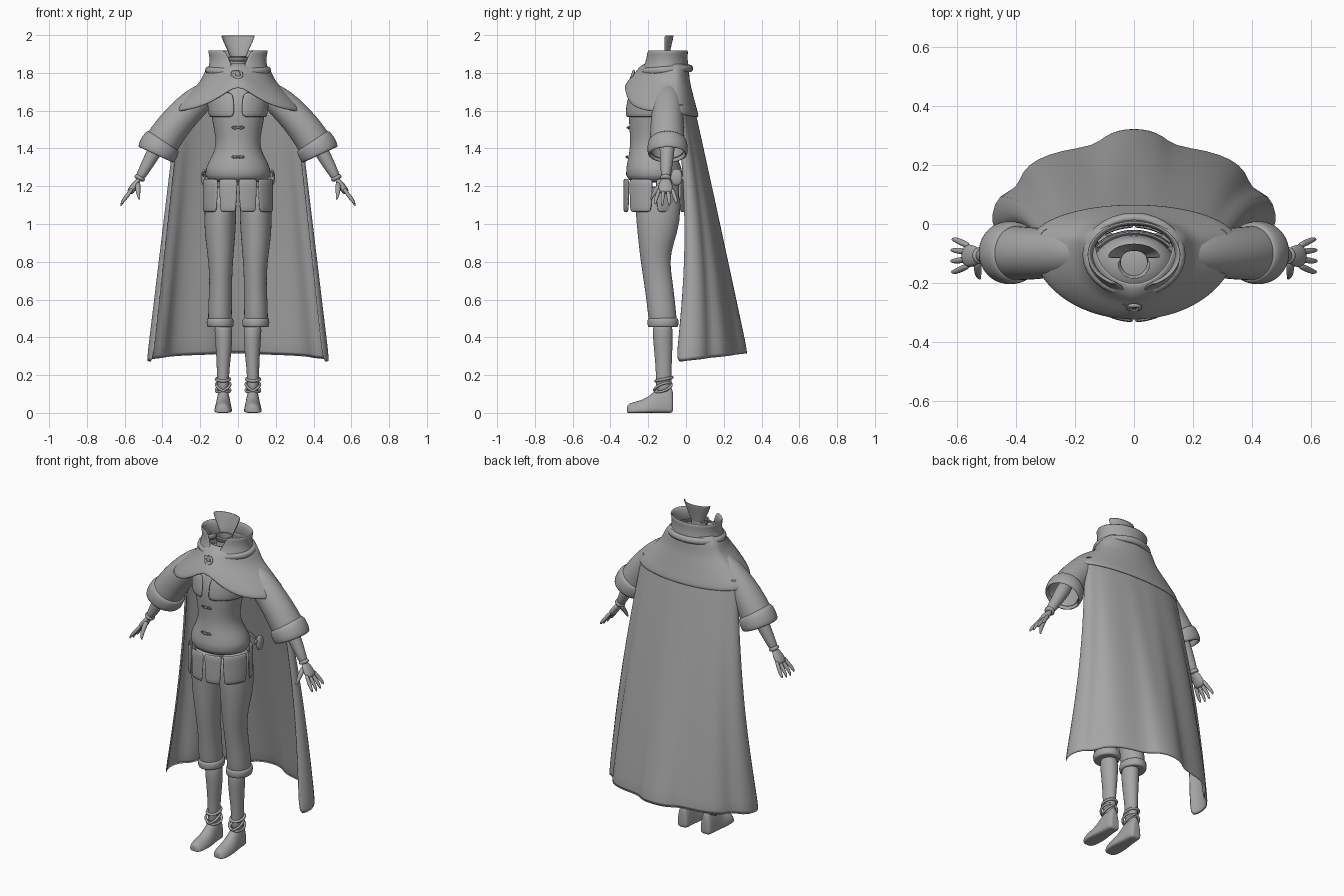
import bpy, bmesh
from math import sin, cos, pi, radians, exp
from mathutils import Vector

if "Cube" in bpy.data.objects:
    bpy.data.objects.remove(bpy.data.objects["Cube"])

grey = bpy.data.materials.new("plain_grey")
grey.use_nodes = True
GREY = (0.38, 0.38, 0.38, 1)
grey.diffuse_color = GREY
grey.node_tree.nodes["Principled BSDF"].inputs["Base Color"].default_value = GREY


def finish(ob, thick=0, sub=1):
    ob.data.materials.append(grey)
    if thick:
        m = ob.modifiers.new("thickness", "SOLIDIFY")
        m.thickness, m.offset = thick, 0
    if sub:
        m = ob.modifiers.new("smoothing", "SUBSURF")
        m.levels = m.render_levels = sub
    for p in ob.data.polygons:
        p.use_smooth = True
    return ob


def loft(name, rings, closed=True, caps=(False, False), thick=0, sub=1):
    """Skin a surface through a list of equal point rows."""
    bm = bmesh.new()
    rows = [[bm.verts.new(p) for p in r] for r in rings]
    n = len(rows[0])
    for a, b in zip(rows, rows[1:]):
        for i in range(n if closed else n - 1):
            j = (i + 1) % n
            bm.faces.new((a[i], a[j], b[j], b[i]))
    for use, row in zip(caps, (rows[0], rows[-1])):
        if use:
            mid = bm.verts.new(sum((v.co for v in row), Vector()) / n)
            for i in range(n):
                bm.faces.new((row[i], row[(i + 1) % n], mid))
    bmesh.ops.recalc_face_normals(bm, faces=bm.faces)
    me = bpy.data.meshes.new(name)
    bm.to_mesh(me)
    bm.free()
    ob = bpy.data.objects.new(name, me)
    bpy.context.collection.objects.link(ob)
    return finish(ob, thick, sub)


def oval(a, z, rx, yf, yb, cx=0, yc=None):
    """Point on an oval; angle 0 is the front, yc is the widest depth."""
    yc = (yf + yb) / 2 if yc is None else yc
    ry = yc - yf if cos(a) > 0 else yb - yc
    return Vector((cx + rx * sin(a), yc - ry * cos(a), z))


def arc(a0, a1, n):
    return [a0 + (a1 - a0) * i / (n - 1) for i in range(n)]


FULL = [2 * pi * i / 24 for i in range(24)]


def tube(name, path, radii, n=12, caps=(True, True), thick=0, flat=1):
    """Round sweep along a path; flat squeezes it across the path."""
    pts = [Vector(p) for p in path]
    rings = []
    for i, p in enumerate(pts):
        d = (pts[min(i + 1, len(pts) - 1)] - pts[max(i - 1, 0)]).normalized()
        u = d.cross(Vector((0, 1, 0))).normalized()
        w = d.cross(u)
        rings.append([p + radii[i] * (u * cos(t) * flat + w * sin(t))
                      for t in arc(0, 2 * pi, n + 1)[:-1]])
    return loft(name, rings, caps=caps, thick=thick)


def torus(name, loc, r, minor, rot=(0, 0, 0), scale=(1, 1, 1)):
    bpy.ops.mesh.primitive_torus_add(location=loc, rotation=rot, major_radius=r,
                                     minor_radius=minor, major_segments=28, minor_segments=8)
    ob = bpy.context.object
    ob.name, ob.scale = name, scale
    return finish(ob, sub=0)


# Tunic body, from hips to neck base
body = [(1.22, .182, -.325, -.01), (1.3, .175, -.318, -.02), (1.36, .138, -.305, -.05),
        (1.42, .114, -.295, -.07), (1.5, .128, -.3, -.06), (1.58, .143, -.305, -.05),
        (1.66, .155, -.3, -.04), (1.74, .15, -.26, -.03), (1.82, .09, -.2, -.05)]
loft("tunic_body", [[oval(a, *r) for a in FULL] for r in body], caps=(True, True))

# Short jacket over the chest, open down the middle
jacket = [(1.565, .15, -.318, -.04), (1.61, .155, -.318, -.035), (1.7, .165, -.3, -.025)]
loft("jacket", [[oval(a, *r) for a in arc(.13, 2 * pi - .13, 25)] for r in jacket],
     closed=False, thick=.012)

# Split skirt panels
for k, (a0, a1) in enumerate([(0, 34), (34, 88), (92, 146), (146, 180)]):
    for side, s in (("left", 1), ("right", -1)):
        rows = []
        for z, gap in ((1.24, 0), (1.18, 1.5), (1.12, 2.5), (1.062, 3.5)):
            rows.append([oval(s * radians(a), z, .184, -.328, -.008)
                         for a in arc(a0 + gap, a1 - gap, 7)])
        loft(f"{side}_skirt_panel_{k + 1}", rows, closed=False, thick=.01)

# Hip belt with small side pouches
belt = [(1.25, .183, -.2, 0), (1.265, .19, -.2, .004), (1.28, .18, -.2, -.005)]
loft("hip_belt", [[oval(a, *r) for a in arc(1.5, 2 * pi - 1.5, 20)] for r in belt],
     closed=False, thick=.008)

# Neck and the flared open shell at the nape
loft("neck", [[oval(a, z, r, -.13 - r, -.13 + r) for a in FULL]
              for z, r in ((1.76, .07), (1.8, .05), (1.85, .045), (1.89, .045))])
nape = [(1.88, .04, -.18, -.09), (1.92, .055, -.19, -.085),
        (1.96, .075, -.19, -.075), (2.0, .09, -.19, -.066)]
loft("nape_shell", [[oval(a, *r, yc=-.115) for a in arc(pi / 2, 3 * pi / 2, 13)] for r in nape],
     closed=False, thick=.004)
loft("jaw_rim", [[oval(a, z, .045 + f, -.175 - f, -.08) for a in arc(-1.7, 1.7, 11)]
                 for z, f in ((1.86, 0), (1.885, .012))], closed=False, thick=.005)

# Standing collar, open in front
collar = [(1.79, .165, -.245, .015, .06), (1.83, .15, -.225, .01, .2),
          (1.88, .142, -.21, 0, .35), (1.92, .157, -.215, .008, .45)]
loft("collar", [[oval(a, *r[:4]) for a in arc(r[4], 2 * pi - r[4], 28)] for r in collar],
     closed=False, thick=.012)
torus("collar_fold", (0, -.105, 1.815), .155, .02, (radians(4), 0, 0), (1, .82, 1))

# Shoulder capelet with an arched front hem
def hem(a):
    a = abs(a)
    return 1.605 + .125 * exp(-(a / .4) ** 1.4) - .02 * (1 - cos(a))


cape_rows = [(0, .13, -.2, 0), (.12, .165, -.235, .01), (.25, .18, -.25, .012),
             (.4, .2, -.265, .018), (.55, .245, -.285, .03), (.7, .285, -.3, .04),
             (.85, .325, -.313, .052), (.95, .345, -.32, .06), (1, .343, -.318, .06)]
loft("shoulder_capelet", [[oval(a, 1.85 + v * (hem(a) - 1.85), rx, yf, yb, yc=-.06)
                           for a in arc(-pi, pi, 41)[:-1]] for v, rx, yf, yb in cape_rows],
     thick=.012)

# Long cloak: straight shoulder line spreading to a scalloped hem
top = [(0, .035), (.04, .035), (.08, .034), (.12, .03), (.18, .02), (.22, .01), (.25, 0),
       (.275, -.01), (.3, -.02), (.315, -.035), (.315, -.045), (.3, -.05)]
low = [(0, .325), (.05, .32), (.1, .3), (.13, .265), (.25, .25), (.33, .22), (.38, .18),
       (.395, .115), (.46, .1), (.485, .03), (.475, -.02), (.45, -.055)]
rows = []
for v in arc(0, 1, 10):
    half = []
    for i, (p, q) in enumerate(zip(top, low)):
        t = i / (len(top) - 1)
        z_low = .31 - .05 * t ** 1.5
        half.append(Vector((p[0] + (q[0] - p[0]) * v,
                            p[1] + (q[1] - p[1]) * v + .045 * t * sin(pi * v),
                            1.64 + (z_low - 1.64) * v)))
    rows.append([Vector((-p.x, p.y, p.z)) for p in half[:0:-1]] + half)
loft("cloak", rows, closed=False, thick=.01)

# Clasp and toggle fastenings
torus("cloak_clasp", (0, -.283, 1.79), .02, .007, (radians(70), 0, 0))
loft("clasp_strap", [[(-.04, -.27, z), (-.015, -.283, z), (.015, -.283, z)]
                     for z in (1.765, 1.815)], closed=False, thick=.008)
for name, z, y in (("upper", 1.51, -.304), ("lower", 1.355, -.31)):
    for x in (-.016, .016):
        torus(f"{name}_toggle_loop", (x, y, z), .011, .004, (radians(90), 0, 0), (1.2, .6, 1))
    tube(f"{name}_toggle_peg", [(-.012, y - .006, z), (.012, y - .006, z)], [.006, .006], 8)

leg = [(1.2, .088, .085, -.28, -.02), (1.0, .096, .086, -.262, -.03),
       (.9, .094, .077, -.252, -.065), (.8, .092, .065, -.24, -.088), (.7, .091, .06, -.225, -.07),
       (.6, .094, .062, -.21, -.06), (.5, .096, .064, -.2, -.048), (.46, .095, .06, -.19, -.05)]
cuff = [(.455, .093, .058, -.19, -.05), (.452, .094, .07, -.202, -.042),
        (.475, .094, .073, -.205, -.038), (.5, .095, .071, -.205, -.04),
        (.503, .095, .058, -.19, -.05)]
shin = [(.48, .08, .048, -.178, -.07), (.4, .075, .047, -.176, -.07), (.3, .076, .039, -.166, -.073),
        (.2, .08, .031, -.158, -.078), (.1, .078, .033, -.16, -.075)]
foot = [(-.313, .02, .035), (-.3, .038, .05), (-.26, .046, .06), (-.21, .046, .075),
        (-.17, .042, .11), (-.13, .038, .145), (-.09, .036, .15), (-.068, .03, .12)]

for side, s in (("left", 1), ("right", -1)):
    # Trouser leg with rolled cuff, shin
    for part, data in (("trouser_leg", leg), ("trouser_cuff", cuff), ("shin", shin)):
        loft(f"{side}_{part}", [[oval(a, z, rx, yf, yb, s * cx) for a in FULL]
                                for z, cx, rx, yf, yb in data], caps=(True, True))
    # Shoe with a flat sole, and crossed ankle straps
    rings = []
    for y, w, h in foot:
        cx = s * (.078 - .02 * (y + .2) * (y < -.2))
        rings.append([(cx + x * w, y, z * h) for x, z in
                      ((-.95, 0), (0, 0), (.95, 0), (1.05, .2), (.85, .65), (.45, .95),
                       (0, 1.05), (-.45, .95), (-.85, .65), (-1.05, .2))])
    loft(f"{side}_shoe", rings, caps=(True, True), sub=2)
    for tilt in (-28, 28):
        torus(f"{side}_shoe_strap", (s * .079, -.122, .135), .044, .007,
              (radians(20), radians(tilt), 0), (.95, 1.08, 1))
    torus(f"{side}_ankle_strap", (s * .08, -.117, .178), .038, .008, (radians(12), 0, 0), (.95, 1.15, 1))

    def at(*pts):
        return [(s * x, y, z) for x, y, z in pts]

    # Wide sleeve and turned-back cuff
    tube(f"{side}_sleeve", at((.14, -.09, 1.71), (.23, -.095, 1.64), (.31, -.1, 1.56),
                              (.38, -.1, 1.47), (.43, -.097, 1.385)),
         [.06, .077, .082, .087, .09], 20, (True, False), .01)
    tube(f"{side}_sleeve_cuff", at((.396, -.098, 1.44), (.403, -.098, 1.43),
                                   (.425, -.097, 1.39), (.436, -.097, 1.366)),
         [.088, .1, .102, .097], 24, (False, False), .014)
    # Forearm, wristband, palm
    tube(f"{side}_forearm", at((.4, -.1, 1.46), (.45, -.1, 1.37), (.495, -.105, 1.29),
                               (.525, -.108, 1.235)), [.045, .04, .031, .024])
    tube(f"{side}_wristband", at((.515, -.107, 1.254), (.52, -.107, 1.245), (.526, -.108, 1.233)),
         [.028, .032, .028])
    tube(f"{side}_palm", at((.522, -.108, 1.24), (.54, -.108, 1.215), (.56, -.108, 1.185),
                            (.574, -.108, 1.165)), [.024, .036, .042, .036], flat=.5)
    # Fingers and thumb
    for k in range(4):
        y = -.142 + .023 * k
        reach = (.045, .055, .052, .04)[k]
        yt = y + (y + .108) * .6
        tube(f"{side}_finger_{k + 1}", at((.562, y, 1.185), (.586, (y + yt) / 2, 1.15),
                                          (.598 + reach * .2, yt, 1.125),
                                          (.604 + reach * .3, yt, 1.15 - reach)),
             [.011, .012, .01, .005], 8)
    tube(f"{side}_thumb", at((.53, -.125, 1.215), (.53, -.155, 1.185), (.528, -.175, 1.155),
                             (.522, -.185, 1.13)), [.016, .015, .011, .005], 8)
    # Side pouch
    tube(f"{side}_pouch", at((.178, -.05, 1.29), (.184, -.05, 1.265), (.184, -.05, 1.225),
                             (.18, -.05, 1.205)), [.02, .032, .032, .018], flat=.4)
